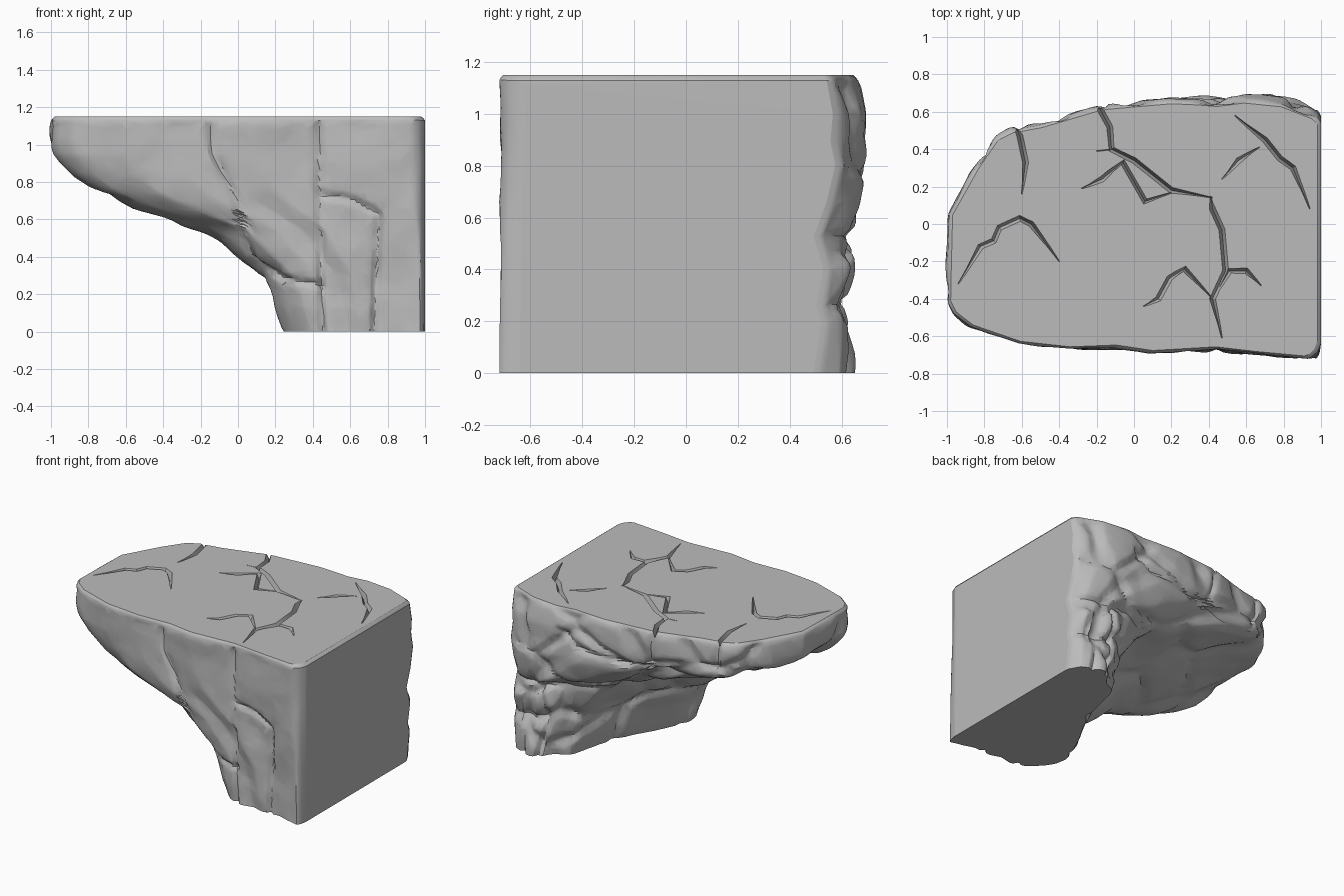
import bpy, bmesh, math
from mathutils import Vector, noise

TOP = 1.15
RING = 280
LAYERS = 64

old = bpy.data.objects.get("Cube")
if old:
    bpy.data.objects.remove(old)

stone = bpy.data.materials.new("grey_stone")
stone.use_nodes = True
grey = (0.5, 0.5, 0.5, 1)
stone.diffuse_color = grey
stone.node_tree.nodes["Principled BSDF"].inputs["Base Color"].default_value = grey


def clamp(v, low=0.0, high=1.0):
    return max(low, min(high, v))


def smooth(v):
    v = clamp(v)
    return v * v * (3 - 2 * v)


def lookup(curve, z):
    """Linear interpolation through (height, value) pairs."""
    for (za, a), (zb, b) in zip(curve, curve[1:]):
        if z <= zb:
            return a + (b - a) * (z - za) / (zb - za)
    return curve[-1][1]


def resample(points, count):
    """Evenly spaced points round a closed outline."""
    loop = points + points[:1]
    lengths = [(b - a).length for a, b in zip(loop, loop[1:])]
    step, result = sum(lengths) / count, []
    for i in range(count):
        d, k = i * step, 0
        while d > lengths[k]:
            d -= lengths[k]
            k += 1
        result.append(loop[k].lerp(loop[k + 1], d / lengths[k]))
    return result


def hundredths(*pairs):
    return [Vector(p) / 100 for p in pairs]


def line_distance(p, path):
    best = 9.0
    for a, b in zip(path, path[1:]):
        ab = b - a
        t = clamp((p - a).dot(ab) / ab.length_squared)
        best = min(best, (p - a - ab * t).length)
    return best


# Plan of the ledge, and how the overhang narrows towards the foot
plan = resample(hundredths(
    (-100, -42), (-97, -48), (-88, -55), (-62, -64), (-35, -67), (-10, -66),
    (10, -69), (45, -67), (70, -70), (94, -72), (98, -69), (100, -64),
    (100, 55), (98, 58), (80, 65), (60, 67), (45, 65), (20, 66), (-14, 63),
    (-20, 62), (-50, 53), (-66, 50), (-74, 46), (-85, 30), (-99, 5)), RING)
reach = [(0, .375), (.1, .395), (.2, .41), (.33, .45), (.4, .5), (.5, .56),
         (.55, .6), (.6, .68), (.65, .755), (.75, .885), (.85, .95), (.95, .995),
         (1.05, 1), (TOP, 1)]
undercut = [(0, .35), (.6, .35), (.75, .25), (.85, .11), (.9, 0), (TOP, 0)]
back_push = [(0, -.06), (.2, -.03), (.26, -.05), (.4, -.02), (.53, -.06), (.65, -.01),
             (.8, .03), (.9, .01), (1, .02), (1.1, 0), (TOP, -.01)]


def section_point(p, z):
    s = lookup(reach, z) * (1 - lookup(undercut, z) * smooth((p.y + .45) / .75))
    shoulder = .4 + .6 * smooth((p.x - .3) / .2)
    y = p.y + lookup(back_push, z) * shoulder * smooth((p.y - .3) / .3)
    rim = 1 - .02 * clamp((z - TOP + .025) / .025) ** 2
    return ((1 - (1 - p.x) * s) * rim, y * rim, z)


# Vertical cracks and strata seams, drawn on the front and the back walls
front_seams = [hundredths((43, 110), (44, 70), (45, 0)),
               hundredths((-15, 110), (-13, 95), (0, 70), (4, 48), (12, 30)),
               hundredths((46, 73), (60, 71), (75, 63), (73, 0)),
               hundredths((8, 37), (25, 28), (45, 25))]
back_seams = [hundredths((55, 100), (40, 90), (0, 86), (-40, 84), (-80, 86)),
              hundredths((100, 52), (60, 54), (10, 58)),
              hundredths((-17, 115), (-14, 85)), hundredths((-62, 115), (-59, 84)),
              hundredths((72, 50), (68, 25), (76, 0)), hundredths((98, 26), (70, 28))]

# Ledge body: stacked sections with rocky relief
bm = bmesh.new()
rings = []
heights = [1.13 * i / LAYERS for i in range(LAYERS + 1)] + [1.142, TOP]
for z in heights:
    rings.append([bm.verts.new(section_point(p, z)) for p in plan])
for low, high in zip(rings, rings[1:]):
    for i in range(RING):
        j = (i + 1) % RING
        bm.faces.new((low[i], low[j], high[j], high[i]))
# Even out the stepped profile before the relief is added
inner = [v for ring in rings[1:-3] for v in ring if v.co.x < .97]
for _ in range(3):
    bmesh.ops.smooth_vert(bm, verts=inner, factor=.5, use_axis_x=True, use_axis_y=True, use_axis_z=True)
bm.normal_update()

moves = []
for ring in rings:
    for v in ring:
        p, n = v.co, v.normal
        wall = clamp((.985 - p.x) / .07) * clamp((TOP - p.z) / .05)
        rough = clamp((n.y + .6) * .9, .05, .8)
        near = noise.voronoi(Vector((p.x * 1.9, p.y * 1.9, p.z * 3)))[0]
        d = rough * (.04 * smooth((near[1] - near[0]) / .22) - .03)
        d += .016 * noise.noise(p * 4) + .006 * noise.noise(p * 11)
        flat = Vector((p.x, p.z))
        for seams, facing in ((front_seams, -n.y), (back_seams, n.y)):
            fade = smooth((facing - .2) / .3)
            if fade > 0:
                for seam in seams:
                    d -= .024 * fade * (1 - smooth(line_distance(flat, seam) / .03))
        shift = n * d * wall
        if p.z < .001:
            shift.z = 0
        moves.append((v, shift))
for v, shift in moves:
    v.co += shift
    v.co.z = clamp(v.co.z, 0, TOP)
bmesh.ops.smooth_vert(bm, verts=inner, factor=.4, use_axis_x=True, use_axis_y=True, use_axis_z=True)

bm.faces.new(list(reversed(rings[0])))
bm.faces.new(rings[-1])
bmesh.ops.recalc_face_normals(bm, faces=bm.faces)
mesh = bpy.data.meshes.new("rock_ledge")
bm.to_mesh(mesh)
bm.free()
mesh.materials.append(stone)
ledge = bpy.data.objects.new("rock_ledge", mesh)
bpy.context.collection.objects.link(ledge)

# Chipped facets
chips = ledge.modifiers.new("chipped_facets", 'DECIMATE')
chips.ratio = .22


# Cracks in the top: tapering wedges that are cut out
def crack_cutter(path, width=.027, depth=.045):
    cut = bmesh.new()
    rows = []
    last = len(path) - 1
    for i, p in enumerate(path):
        along = (path[min(i + 1, last)] - path[max(i - 1, 0)]).normalized()
        side = Vector((-along.y, along.x)) * width * (.25 if i in (0, last) else 1)
        deep = depth * (.3 if i in (0, last) else 1)
        a, b = p + side, p - side
        rows.append([cut.verts.new((a.x, a.y, TOP + .03)),
                     cut.verts.new((p.x, p.y, TOP - deep)),
                     cut.verts.new((b.x, b.y, TOP + .03))])
    for r, s in zip(rows, rows[1:]):
        for k in range(3):
            m = (k + 1) % 3
            cut.faces.new((r[k], r[m], s[m], s[k]))
    cut.faces.new(rows[0])
    cut.faces.new(rows[-1][::-1])
    bmesh.ops.recalc_face_normals(cut, faces=cut.faces)
    data = bpy.data.meshes.new("crack_cutter")
    cut.to_mesh(data)
    cut.free()
    data.materials.append(stone)
    cutter = bpy.data.objects.new("crack_cutter", data)
    cutter.hide_render = True
    bpy.context.collection.objects.link(cutter)
    return cutter


top_cracks = [
    hundredths((-65, 56), (-61, 47), (-58, 33), (-60, 16)),
    hundredths((-21, 70), (-18, 61), (-13, 52), (-12, 40), (0, 34), (20, 18), (42, 14)),
    hundredths((-20, 39), (-10, 40)),
    hundredths((-28, 19), (-17, 24), (-6, 33), (6, 12), (21, 17)),
    hundredths((41, 15), (42, 8), (47, -3), (49, -25), (42, -40), (47, -61)),
    hundredths((5, -44), (13, -40), (19, -29), (27, -24), (42, -40)),
    hundredths((42, -40), (51, -25), (60, -25), (68, -33)),
    hundredths((-94, -32), (-82, -12), (-75, -9), (-72, -2), (-61, 3), (-55, 0), (-40, -20)),
    hundredths((47, 24), (56, 34), (67, 41)),
    hundredths((54, 58), (70, 45), (78, 35), (85, 30), (94, 8))]
cutters = [crack_cutter(path) for path in top_cracks]
for cutter in cutters:
    cut = ledge.modifiers.new("crack", 'BOOLEAN')
    cut.operation = 'DIFFERENCE'
    cut.solver = 'EXACT'
    cut.object = cutter

# Apply the modifiers, drop the cutters and shade
bpy.context.view_layer.update()
result = bpy.data.meshes.new_from_object(ledge.evaluated_get(bpy.context.evaluated_depsgraph_get()))
ledge.modifiers.clear()
ledge.data = result
for cutter in cutters:
    bpy.data.objects.remove(cutter)
bpy.ops.object.select_all(action='DESELECT')
ledge.select_set(True)
bpy.context.view_layer.objects.active = ledge
bpy.ops.object.shade_smooth_by_angle(angle=math.radians(32))
for face in result.polygons:
    if max(face.normal.z, face.normal.x) > .995:
        face.use_smooth = False
